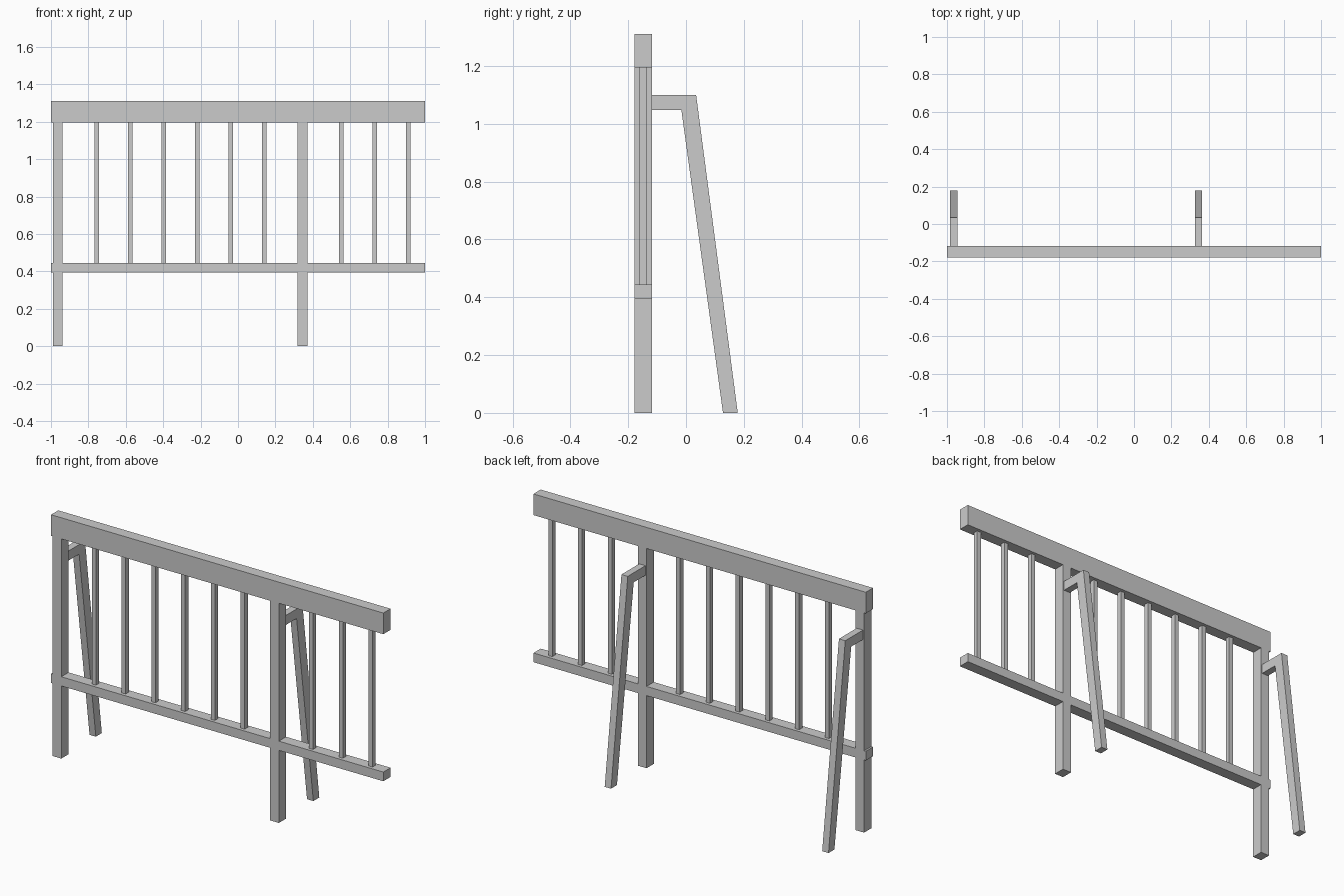
import bpy

if "Cube" in bpy.data.objects:
    bpy.data.objects.remove(bpy.data.objects["Cube"])

Y0, Y1 = -0.179, -0.117          # front and back of the fence panel
RAIL_TOP, RAIL_BOTTOM = 1.195, 0.445


def prism(name, profile, x0, x1):
    """Extrude a (y, z) outline from x0 to x1."""
    n = len(profile)
    verts = [(x, y, z) for x in (x0, x1) for y, z in profile]
    faces = [tuple(range(n))[::-1], tuple(range(n, 2 * n))]
    faces += [(i, (i + 1) % n, n + (i + 1) % n, n + i) for i in range(n)]
    mesh = bpy.data.meshes.new(name)
    mesh.from_pydata(verts, [], faces)
    obj = bpy.data.objects.new(name, mesh)
    bpy.context.collection.objects.link(obj)
    # Consistent outward normals
    import bmesh
    bm = bmesh.new()
    bm.from_mesh(mesh)
    bmesh.ops.recalc_face_normals(bm, faces=bm.faces)
    bm.to_mesh(mesh)
    bm.free()
    return obj


def box(name, x0, x1, y0, y1, z0, z1):
    return prism(name, [(y0, z0), (y1, z0), (y1, z1), (y0, z1)], x0, x1)


# Horizontal rails
box("top_rail", -1, 1, Y0, Y1, RAIL_TOP, 1.31)
box("lower_rail", -1, 1, Y0, Y1, 0.395, RAIL_BOTTOM)

# Posts, each with a bent brace behind it
brace = [(Y1, 1.1), (0.035, 1.1), (0.179, 0), (0.128, 0), (-0.016, 1.048), (Y1, 1.048)]
for i, x in enumerate((-0.964, 0.345)):
    box(f"post_{i}", x - 0.026, x + 0.026, Y0, Y1, 0, RAIL_TOP)
    prism(f"back_brace_{i}", brace, x - 0.019, x + 0.019)

# Slim balusters between the rails
yc = (Y0 + Y1) / 2
centres = [-0.754 + 0.179 * i for i in range(6)] + [0.553 + 0.179 * i for i in range(3)]
for i, x in enumerate(centres):
    box(f"baluster_{i}", x - 0.012, x + 0.012, yc - 0.0135, yc + 0.0135,
        RAIL_BOTTOM, RAIL_TOP)
